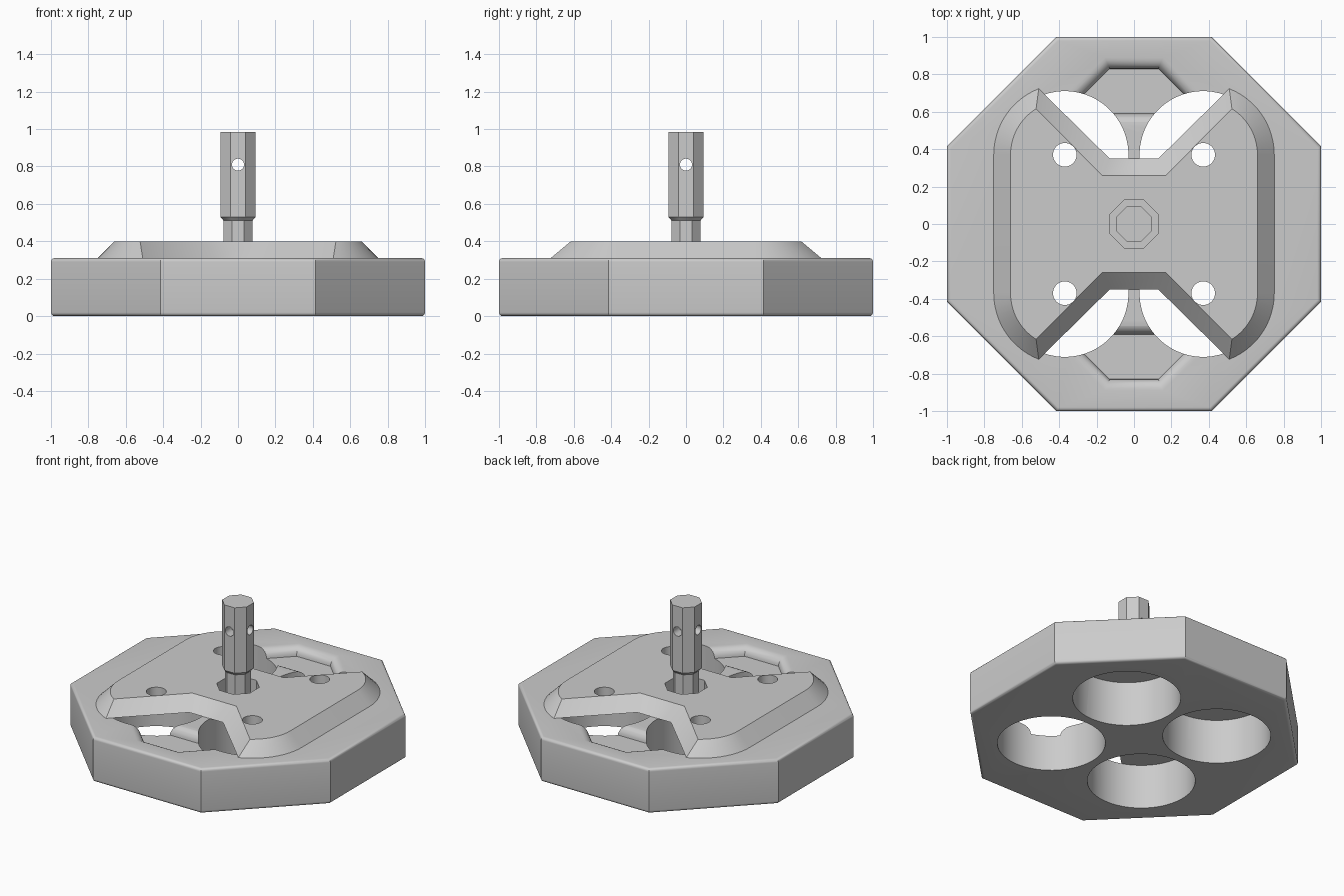
import bpy, bmesh, math

cube = bpy.data.objects.get("Cube")
if cube:
    bpy.data.objects.remove(cube, do_unlink=True)

grey = bpy.data.materials.new("plain grey")
grey.use_nodes = True
COLOUR = (0.6, 0.6, 0.6, 1)
grey.diffuse_color = COLOUR
grey.node_tree.nodes["Principled BSDF"].inputs["Base Color"].default_value = COLOUR

TOP, PLATE_TOP, POCKET = 0.31, 0.40, 0.25
BORE = 0.37  # x and y distance of the bore centres


def loft(name, rings):
    """Solid from equal-length rings of points, capped at both ends."""
    bm = bmesh.new()
    loops = [[bm.verts.new(p) for p in ring] for ring in rings]
    n = len(loops[0])
    for a, b in zip(loops, loops[1:]):
        for i in range(n):
            j = (i + 1) % n
            bm.faces.new((a[i], a[j], b[j], b[i]))
    bm.faces.new(loops[0])
    bm.faces.new(loops[-1])
    bmesh.ops.recalc_face_normals(bm, faces=bm.faces)
    mesh = bpy.data.meshes.new(name)
    bm.to_mesh(mesh)
    bm.free()
    obj = bpy.data.objects.new(name, mesh)
    bpy.context.collection.objects.link(obj)
    mesh.materials.append(grey)
    return obj


def ngon(apothem, z, n=8, x=0, y=0):
    r = apothem / math.cos(math.pi / n)
    return [(x + r * math.cos((i + 0.5) * math.tau / n),
             y + r * math.sin((i + 0.5) * math.tau / n), z) for i in range(n)]


def cut(obj, cutters):
    for c in cutters:
        mod = obj.modifiers.new("cut", "BOOLEAN")
        mod.operation, mod.solver, mod.object = "DIFFERENCE", "EXACT", c
        bpy.context.view_layer.objects.active = obj
        bpy.ops.object.modifier_apply(modifier=mod.name)


def smooth(obj, angle=35):
    bpy.ops.object.select_all(action="DESELECT")
    obj.select_set(True)
    bpy.context.view_layer.objects.active = obj
    bpy.ops.object.shade_smooth_by_angle(angle=math.radians(angle))


corners = [(sx * BORE, sy * BORE) for sx in (-1, 1) for sy in (-1, 1)]
quarter = [i * math.pi / 12 for i in range(7)]

# Octagonal base with rounded rims
R = 0.02
rings = [ngon(1 - R + R * math.sin(t), R - R * math.cos(t)) for t in quarter]
rings += [ngon(1 - R + R * math.cos(t), TOP - R + R * math.sin(t)) for t in quarter]
base = loft("base", rings)

# Large bores, open at the bottom
bores = [loft("bore_cutter", [ngon(0.34, z, 64, x, y) for z in (-0.1, 0.5)])
         for x, y in corners]


# Shallow pockets with a rounded lip, front and back
def pocket_ring(side, o, z):
    w, v = 0.13 + 0.414 * o, 0.37 + 2.414 * o
    return [(x, side * y, z) for x, y in
            ((w, 0.83 + o), (-w, 0.83 + o), (-v, 0.59 - o), (v, 0.59 - o))]


LIP = TOP - POCKET
pockets = []
for side in (-1, 1):
    rings = [pocket_ring(side, LIP - LIP * math.cos(t), POCKET + LIP * math.sin(t))
             for t in quarter]
    rings.append(pocket_ring(side, LIP, 0.36))
    pockets.append(loft("pocket_cutter", rings))

# Blind octagonal socket for the post
socket = loft("socket_cutter", [ngon(0.127, z) for z in (0.2, 0.6)])


# Bow-tie shaped top plate with sloping sides
def plate_ring(radius, tip_angle, notch_x, notch_y, z):
    arc = [(BORE + radius * math.cos(tip_angle * i / 12),
            BORE + radius * math.sin(tip_angle * i / 12)) for i in range(13)]
    q = arc + [(notch_x, notch_y)]
    pts = q + [(-x, y) for x, y in reversed(q)]
    pts += [(-x, -y) for x, y in q] + [(x, -y) for x, y in reversed(q)]
    return [(x, y, z) for x, y in pts]


plate = loft("top_plate", [
    plate_ring(0.38, math.radians(68.5), 0.13, 0.35, TOP),
    plate_ring(0.29, math.radians(58), 0.17, 0.26, PLATE_TOP)])
small_holes = [loft("small_hole_cutter", [ngon(0.063, z, 32, x, y) for z in (0.2, 0.6)])
               for x, y in corners]

cut(base, bores + pockets + [socket])
cut(plate, small_holes + [socket])

# Post: slim neck, octagonal head, cross-drilled
post = loft("post", [ngon(0.077, 0.2), ngon(0.077, 0.51),
                     ngon(0.094, 0.53), ngon(0.094, 0.985)])
along_x = loft("cross_hole_cutter", [[(h, x, y + 0.81) for x, y, _ in ngon(0.032, 0, 24)]
                                     for h in (-0.3, 0.3)])
along_y = loft("cross_hole_cutter", [[(x, h, y + 0.81) for x, y, _ in ngon(0.032, 0, 24)]
                                     for h in (-0.3, 0.3)])
cut(post, [along_x, along_y])

for c in bores + pockets + small_holes + [socket, along_x, along_y]:
    bpy.data.objects.remove(c, do_unlink=True)
for obj in (base, plate, post):
    smooth(obj)
